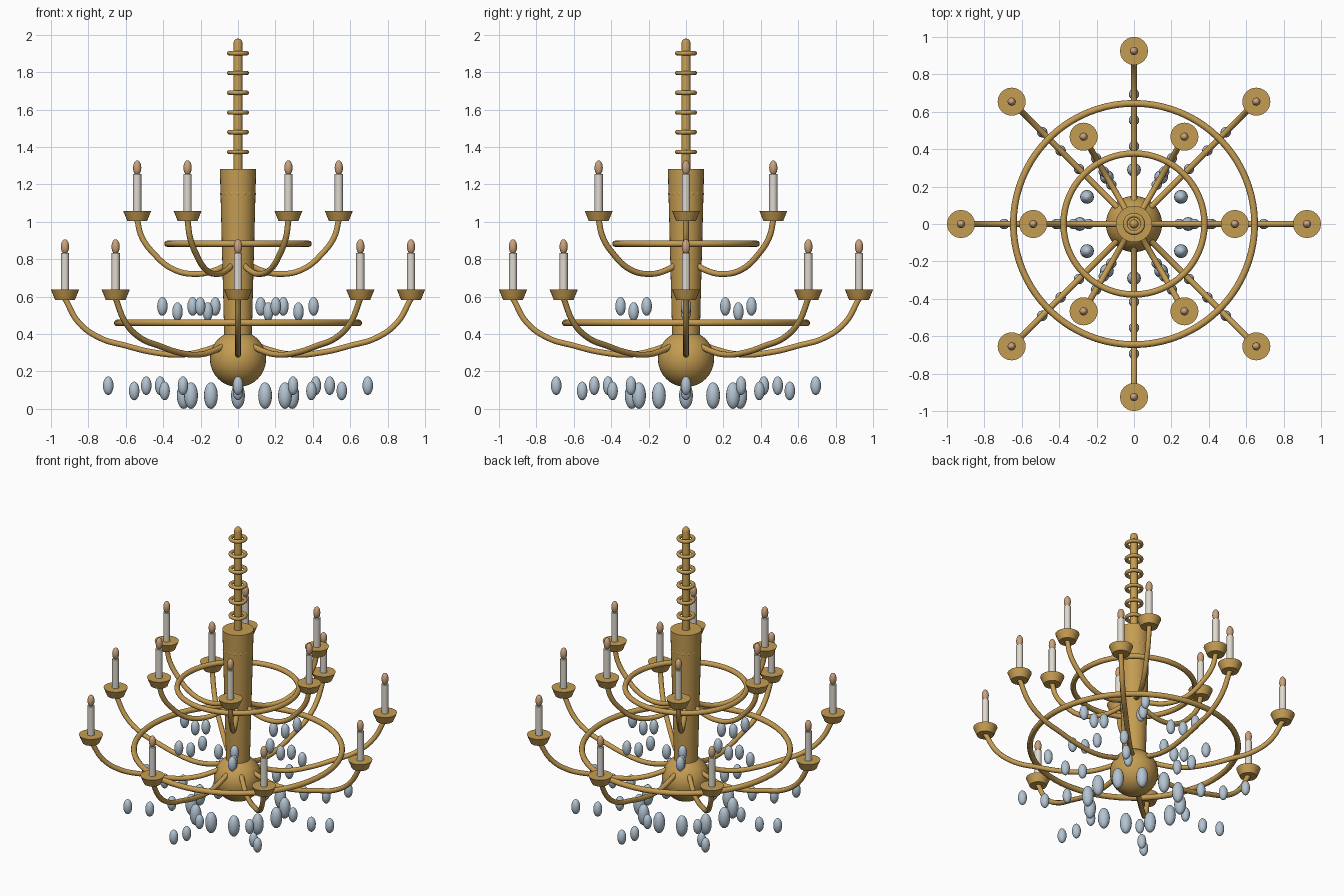
import bpy, bmesh, math
from mathutils import Matrix

if "Cube" in bpy.data.objects:
    bpy.data.objects.remove(bpy.data.objects["Cube"])


def material(name, rgb):
    m = bpy.data.materials.new(name)
    m.diffuse_color = (*rgb, 1)
    m.use_nodes = True
    m.node_tree.nodes["Principled BSDF"].inputs["Base Color"].default_value = m.diffuse_color
    return m


GOLD = material("antique_gold", (0.56, 0.335, 0.085))
WAX = material("candle_ivory", (0.74, 0.70, 0.62))
FLAME = material("flame_amber", (0.60, 0.36, 0.20))
GLASS = material("crystal_blue", (0.45, 0.55, 0.64))


def finish(name, mesh, mat, loc=(0, 0, 0), rot=0.0):
    """Link a mesh as an object, smooth with sharp edges kept."""
    if not mesh.materials:
        mesh.materials.append(mat)
    ob = bpy.data.objects.new(name, mesh)
    ob.location = loc
    ob.rotation_euler = (0, 0, rot)
    bpy.context.collection.objects.link(ob)
    bpy.ops.object.select_all(action='DESELECT')
    ob.select_set(True)
    bpy.context.view_layer.objects.active = ob
    bpy.ops.object.shade_smooth_by_angle(angle=math.radians(40))
    return ob


def lathe(name, profile, segs=32, closed=False):
    """Mesh made by turning (radius, z) points about the z axis."""
    bm = bmesh.new()
    vs = [bm.verts.new((r, 0, z)) for r, z in profile]
    es = [bm.edges.new(p) for p in zip(vs, vs[1:])]
    if closed:
        es.append(bm.edges.new((vs[-1], vs[0])))
    bmesh.ops.spin(bm, geom=vs + es, cent=(0, 0, 0), axis=(0, 0, 1),
                   angle=math.tau, steps=segs, use_duplicate=False)
    bmesh.ops.remove_doubles(bm, verts=bm.verts, dist=1e-5)
    bmesh.ops.recalc_face_normals(bm, faces=bm.faces)
    me = bpy.data.meshes.new(name)
    bm.to_mesh(me)
    bm.free()
    return me


def torus(name, major, minor, segs=64, sides=12):
    a = [math.tau * i / sides for i in range(sides)]
    return lathe(name, [(major + minor * math.cos(t), minor * math.sin(t)) for t in a],
                 segs, closed=True)


def ellipsoid(name, rx, rz, segs=16, rings=10):
    bm = bmesh.new()
    bmesh.ops.create_uvsphere(bm, u_segments=segs, v_segments=rings, radius=1,
                              matrix=Matrix.Diagonal((rx, rx, rz, 1)))
    me = bpy.data.meshes.new(name)
    bm.to_mesh(me)
    bm.free()
    return me


def arm_mesh(name, pts, radius):
    """Round tube through (distance, z) points, as a mesh."""
    cu = bpy.data.curves.new(name, 'CURVE')
    cu.dimensions = '3D'
    cu.bevel_depth = radius
    cu.bevel_resolution = 3
    cu.use_fill_caps = True
    sp = cu.splines.new('BEZIER')
    sp.bezier_points.add(len(pts) - 1)
    sp.resolution_u = 6
    for bp, (r, z) in zip(sp.bezier_points, pts):
        bp.co = (r, 0, z)
        bp.handle_left_type = bp.handle_right_type = 'AUTO'
    ob = bpy.data.objects.new(name, cu)
    bpy.context.collection.objects.link(ob)
    me = bpy.data.meshes.new_from_object(
        ob.evaluated_get(bpy.context.evaluated_depsgraph_get()))
    bpy.data.objects.remove(ob)
    return me


# Central column, ball and hanging rod
finish("column", lathe("column", [(0, 0.25), (0.07, 0.25), (0.097, 1.283), (0, 1.283)]), GOLD)
finish("bottom_ball", ellipsoid("bottom_ball", 0.15, 0.15, 40, 24), GOLD, (0, 0, 0.267))
finish("hanging_rod", lathe("hanging_rod", [(0, 1.27), (0.024, 1.27), (0.024, 1.955),
       (0.021, 1.968), (0.013, 1.977), (0, 1.98)], 20), GOLD)
link = torus("rod_ring", 0.047, 0.012, 32, 10)
for i in range(6):
    finish("rod_ring", link, GOLD, (0, 0, 1.374 + 0.1055 * i))

# Beaded collar on the column
bead = ellipsoid("collar_bead", 0.016, 0.016, 12, 8)
for i in range(16):
    a = math.tau * i / 16
    finish("collar_bead", bead, GOLD, (0.08 * math.cos(a), 0.08 * math.sin(a), 1.15))

# Large hoops
finish("lower_hoop", torus("lower_hoop", 0.645, 0.018, 80), GOLD, (0, 0, 0.46))
finish("upper_hoop", torus("upper_hoop", 0.377, 0.017, 64), GOLD, (0, 0, 0.883))

# Shared meshes for cups, candles, flames and crystals
cup = lathe("cup", [(0, 0), (0.053, 0), (0.075, 0.054), (0, 0.054)], 24)
candle = lathe("candle", [(0, 0.05), (0.022, 0.05), (0.022, 0.25), (0, 0.25)], 16)
flame = ellipsoid("flame", 0.022, 0.04)
drop = ellipsoid("crystal_drop", 0.028, 0.05)
big_drop = ellipsoid("large_crystal_drop", 0.037, 0.071)


def tier(label, count, reach, cup_z, path, drop_z):
    """A ring of arms, each with cup, candle, flame and three crystals."""
    arm = arm_mesh(label + "_arm", path, 0.016)
    for i in range(count):
        a = math.tau * i / count
        c, s = math.cos(a), math.sin(a)
        finish(label + "_arm", arm, GOLD, rot=a)
        at = (reach * c, reach * s)
        finish(label + "_cup", cup, GOLD, (*at, cup_z))
        finish(label + "_candle", candle, WAX, (*at, cup_z))
        finish(label + "_flame", flame, FLAME, (*at, cup_z + 0.284))
        for f, dz in ((0.75, 0), (0.6, -0.028), (0.45, 0)):
            finish(label + "_crystal", drop, GLASS,
                   (reach * f * c, reach * f * s, drop_z + dz))


tier("lower", 8, 0.925, 0.583,
     [(0.06, 0.36), (0.16, 0.318), (0.30, 0.29), (0.45, 0.302), (0.60, 0.338),
      (0.74, 0.38), (0.85, 0.46), (0.925, 0.59)], 0.124)
tier("upper", 6, 0.539, 1.005,
     [(0.03, 0.79), (0.12, 0.742), (0.23, 0.721), (0.35, 0.748), (0.45, 0.83),
      (0.515, 0.92), (0.539, 1.01)], 0.548)

# Ring of large crystals beneath the ball
for i in range(12):
    a = math.tau * i / 12
    finish("large_crystal", big_drop, GLASS, (0.29 * math.cos(a), 0.29 * math.sin(a), 0.071))
